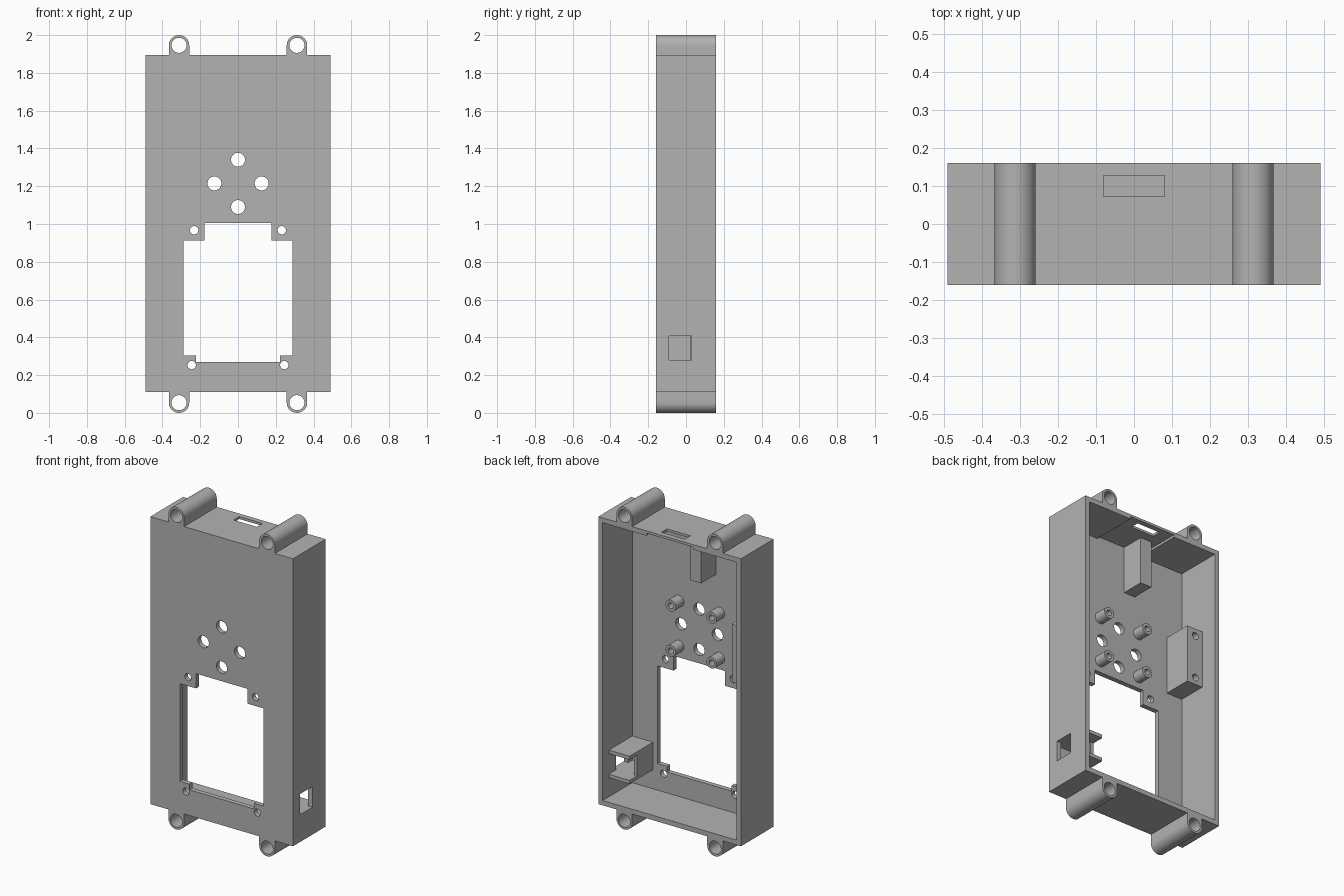
import bpy, bmesh, math

if "Cube" in bpy.data.objects:
    bpy.data.objects.remove(bpy.data.objects["Cube"], do_unlink=True)

grey = bpy.data.materials.new("plain grey plastic")
grey.use_nodes = True
COLOUR = (0.45, 0.45, 0.45, 1)
grey.diffuse_color = COLOUR
grey.node_tree.nodes["Principled BSDF"].inputs["Base Color"].default_value = COLOUR

# Main dimensions
HALF_W, HALF_D, BOTTOM, TOP, WALL = 0.49, 0.16, 0.11, 1.895, 0.03
INNER_X = HALF_W - WALL
PANEL = -HALF_D + WALL          # inner face of the front panel
BITE = 0.01                     # how far parts sink into the shell


def prism(name, outline, y0, y1):
    """Extrude an outline in the xz plane from y0 to y1."""
    bm = bmesh.new()
    face = bm.faces.new([bm.verts.new((x, y0, z)) for x, z in outline])
    ext = bmesh.ops.extrude_face_region(bm, geom=[face])["geom"]
    bmesh.ops.translate(bm, vec=(0, y1 - y0, 0),
                        verts=[v for v in ext if isinstance(v, bmesh.types.BMVert)])
    bmesh.ops.recalc_face_normals(bm, faces=bm.faces)
    mesh = bpy.data.meshes.new(name)
    bm.to_mesh(mesh)
    bm.free()
    mesh.materials.append(grey)
    obj = bpy.data.objects.new(name, mesh)
    bpy.context.collection.objects.link(obj)
    return obj


def box(name, x0, x1, y0, y1, z0, z1):
    return prism(name, [(x0, z0), (x1, z0), (x1, z1), (x0, z1)], y0, y1)


def arc(cx, cz, r, start, sweep, n):
    return [(cx + r * math.cos(start + sweep * i / n),
             cz + r * math.sin(start + sweep * i / n)) for i in range(n + 1)]


def rod(name, cx, cz, r, y0, y1, n=32):
    return prism(name, arc(cx, cz, r, 0, math.tau, n)[:-1], y0, y1)


def cut(obj, cutters):
    """Subtract the cutters, bake the result and discard them."""
    for c in cutters:
        c.hide_render = True
        mod = obj.modifiers.new("cut", "BOOLEAN")
        mod.operation, mod.solver, mod.object = "DIFFERENCE", "EXACT", c
    bpy.context.view_layer.update()
    graph = bpy.context.evaluated_depsgraph_get()
    mesh = bpy.data.meshes.new_from_object(obj.evaluated_get(graph))
    obj.modifiers.clear()
    obj.data = mesh
    for c in cutters:
        bpy.data.objects.remove(c, do_unlink=True)


def smooth(obj):
    bpy.ops.object.select_all(action="DESELECT")
    obj.select_set(True)
    bpy.context.view_layer.objects.active = obj
    bpy.ops.object.shade_smooth_by_angle(angle=math.radians(30))


# Open-backed shell with thinned middle of the top wall
shell = box("case_shell", -HALF_W, HALF_W, -HALF_D, HALF_D, BOTTOM, TOP)
cut(shell, [box("cavity", -INNER_X, INNER_X, PANEL, 0.3, BOTTOM + WALL, TOP - WALL)])
cut(shell, [box("top_recess", -0.16, 0.16, PANEL, 0.3, TOP - 0.1, TOP - 0.015)])

# Display window with stepped corners
half = [(0.222, 0.27), (0.222, 0.305), (0.288, 0.305),
        (0.288, 0.912), (0.177, 0.912), (0.177, 1.004)]
window = half + [(-x, z) for x, z in reversed(half)]
front_cuts = [prism("window", window, -0.3, 0)]

# Speaker holes and screw holes in the front panel
for x, z in ((0, 1.34), (0, 1.09), (0.125, 1.215), (-0.125, 1.215)):
    front_cuts.append(rod("speaker_hole", x, z, 0.037, -0.3, 0))
for side in (-1, 1):
    for x, z in ((0.232, 0.967), (0.245, 0.253)):
        front_cuts.append(rod("screw_hole", side * x, z, 0.022, -0.3, 0))

# Slot in the top and socket opening in the left side
front_cuts.append(box("top_slot", -0.08, 0.08, 0.072, 0.127, TOP - 0.1, TOP + 0.1))
front_cuts.append(box("side_opening", INNER_X - 0.05, HALF_W + 0.1, -0.09, 0.03, 0.28, 0.408))
cut(shell, front_cuts)
smooth(shell)

# Four full-depth mounting lugs
for side, s in (("left", 1), ("right", -1)):
    for level, cz, base, start in (("top", 1.946, TOP - BITE, 0),
                                   ("bottom", 0.054, BOTTOM + BITE, math.pi)):
        cx, r = s * 0.312, 0.054
        dome = arc(cx, cz, r, start, math.pi, 24)
        lug = prism(f"{level}_{side}_lug",
                    dome + [(dome[-1][0], base), (dome[0][0], base)], -HALF_D, HALF_D)
        cut(lug, [rod("lug_bore", cx, cz, 0.04, -0.3, 0.3)])
        smooth(lug)

# Hollow posts around the speaker holes
for x in (-0.14, 0.14):
    for z in (1.075, 1.355):
        post = rod("speaker_post", x, z, 0.035, PANEL - BITE, -0.05)
        cut(post, [rod("post_bore", x, z, 0.018, PANEL, 0.1)])
        smooth(post)

# Block hanging below the top wall
box("top_block", -0.115, -0.037, PANEL - BITE, 0.015, 1.587, TOP - 0.01)

# Screw block on the right wall
block = box("side_block", -INNER_X - BITE, -0.35, PANEL - BITE, 0.05, 1.05, 1.41)
cut(block, [rod("block_bore", -0.41, z, 0.022, -0.08, 0.2) for z in (1.095, 1.365)])
smooth(block)

# Socket bracket: two shelves and an end wall
for name, z in (("bracket_upper_shelf", 0.408), ("bracket_lower_shelf", 0.258)):
    box(name, 0.318, INNER_X + BITE, PANEL - BITE, 0.1, z, z + 0.022)
box("bracket_end_wall", 0.318, 0.34, PANEL - BITE, 0.025, 0.27, 0.42)
